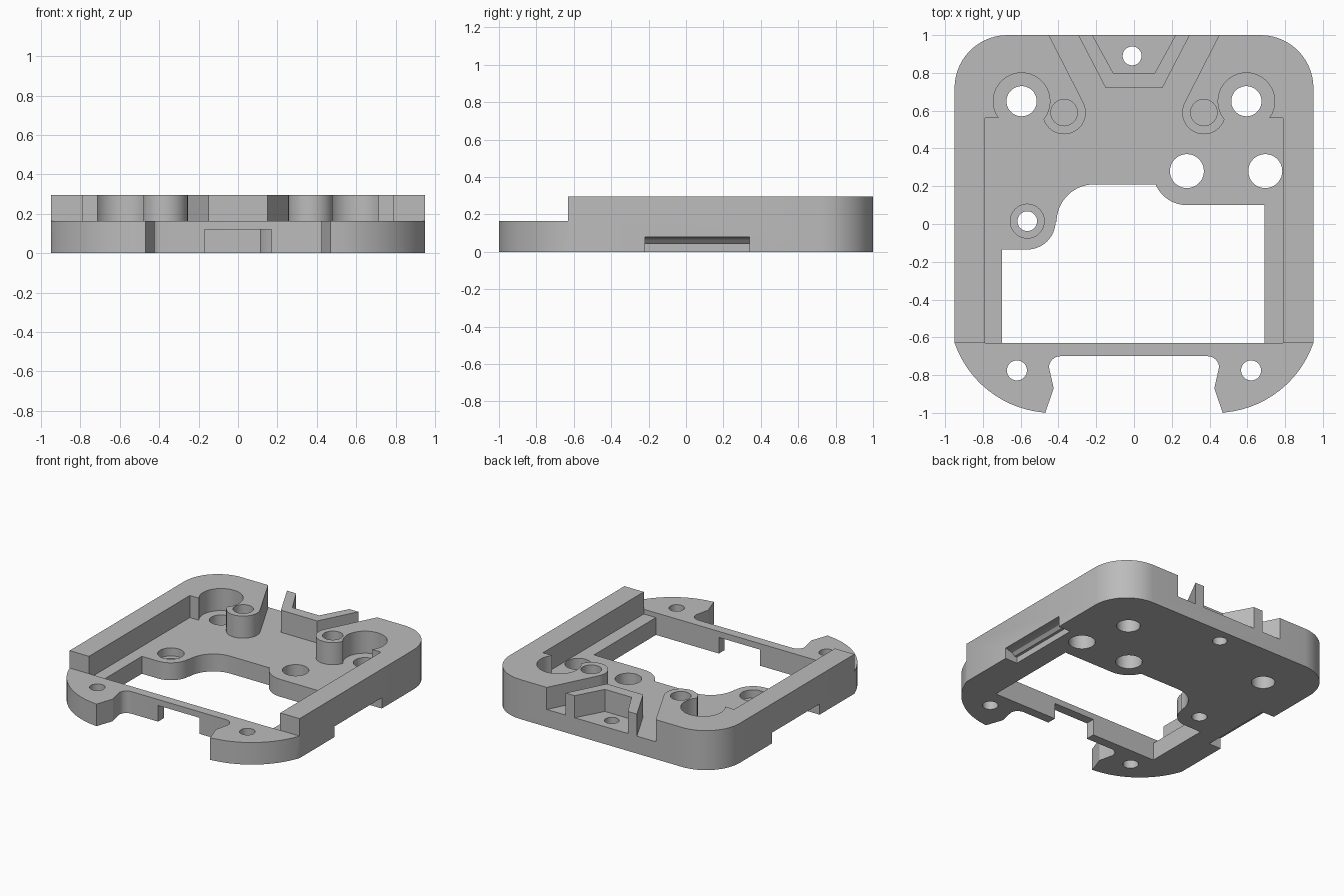
import bpy, bmesh
from math import cos, sin, radians

cube = bpy.data.objects.get("Cube")
if cube:
    bpy.data.objects.remove(cube, do_unlink=True)

TOP, FRONT, FLOOR = 0.295, 0.165, 0.13
SEAM = -0.63          # where the tall side walls end
LOW, HIGH = -0.1, 0.4  # cutters overshoot the body


def arc(cx, cy, r, start, end, steps=14):
    angles = [radians(start + (end - start) * i / steps) for i in range(steps + 1)]
    return [(cx + r * cos(a), cy + r * sin(a)) for a in angles]


def mirrored(half):
    """Close a right-hand outline with its mirror image."""
    return half + [(-x, y) for x, y in reversed(half)]


def prism(name, points, low, high, along_y=False):
    """Extrude an outline along z, or an x-z outline along y."""
    bm = bmesh.new()
    place = (lambda a, b: (a, low, b)) if along_y else (lambda a, b: (a, b, low))
    face = bm.faces.new([bm.verts.new(place(a, b)) for a, b in points])
    new = bmesh.ops.extrude_face_region(bm, geom=[face])["geom"]
    shift = (0, high - low, 0) if along_y else (0, 0, high - low)
    bmesh.ops.translate(bm, vec=shift, verts=[v for v in new if isinstance(v, bmesh.types.BMVert)])
    bmesh.ops.recalc_face_normals(bm, faces=bm.faces)
    mesh = bpy.data.meshes.new(name)
    bm.to_mesh(mesh)
    bm.free()
    obj = bpy.data.objects.new(name, mesh)
    bpy.context.collection.objects.link(obj)
    return obj


cutters = []


def cut(name, points, low, high, along_y=False):
    obj = prism(name + "_cutter", points, low, high, along_y)
    obj.hide_render = True
    cutters.append(obj)


def drill(name, x, y, r, low=LOW, high=HIGH):
    cut(name, arc(x, y, r, 0, 360, 40)[:-1], low, high)


# Solid block: rounded back corners, curved front feet, recessed front edge
outline = mirrored(
    arc(0.39, -0.76, 0.06, 90, 0, 8)
    + [(0.425, -0.87), (0.47, -1.0)]
    + arc(0.43, -0.45, 0.55, -84, -19)
    + arc(0.67, 0.72, 0.28, 0, 90))
body = prism("mounting_frame", outline, 0, TOP)

# Lower front deck
cut("front_deck", mirrored([(0.7, -0.6), (0.7, SEAM), (1.1, SEAM), (1.1, -1.1)]), FRONT, HIGH)

# Recessed floor, leaving side walls, round bosses and the back V rib
cut("floor_pocket", mirrored(
    [(0.79, SEAM), (0.79, 0.56), (0.6, 0.56)]
    + arc(0.37, 0.59, 0.115, -15, -208, 20)
    + [(0.476, 1.05), (0.321, 1.05), (0.15, 0.72)]), FLOOR, HIGH)
cut("rib_pocket", mirrored([(0.2475, 1.05), (0.11, 0.8)]), FLOOR, HIGH)

# Large central opening
cut("opening", [(0.69, SEAM - 0.001), (0.69, 0.1)]
    + arc(0.28, 0.28, 0.18, 270, 203)
    + arc(-0.21, 0.01, 0.2, 90, 180)
    + arc(-0.565, 0.015, 0.15, 0, -90)
    + [(-0.7, -0.135), (-0.7, SEAM - 0.001)], LOW, HIGH)

# Slot under the front bar
cut("bar_slot", mirrored([(0.17, -0.8), (0.17, -0.55)]), LOW, 0.12)

# Paired features on both sides
for side, s in (("left", 1), ("right", -1)):
    drill(side + "_counterbore", s * 0.595, 0.65, 0.15, FLOOR)
    drill(side + "_corner_hole", s * 0.595, 0.65, 0.08)
    drill(side + "_boss_hole", s * 0.37, 0.59, 0.07, 0.15)
    drill(side + "_foot_hole", s * 0.62, -0.775, 0.053)
    grip = [(1.1, 0.08), (0.95, 0.08), (0.89, 0.066), (0.87, 0.045),
            (0.85, 0.045), (0.85, LOW), (1.1, LOW)]
    cut(side + "_grip_slot", [(s * x, z) for x, z in grip], -0.22, 0.34, True)

# Single holes in the floor
drill("inner_floor_hole", 0.28, 0.28, 0.09)
drill("outer_floor_hole", 0.695, 0.28, 0.09)
drill("back_hole", -0.01, 0.89, 0.05)
drill("screw_hole", -0.565, 0.015, 0.052)
drill("screw_recess", -0.565, 0.015, 0.09, 0.07)

# Apply every cut, then discard the cutters
for c in cutters:
    mod = body.modifiers.new(c.name, "BOOLEAN")
    mod.operation = "DIFFERENCE"
    mod.solver = "EXACT"
    mod.object = c
graph = bpy.context.evaluated_depsgraph_get()
final = bpy.data.meshes.new_from_object(body.evaluated_get(graph))
body.modifiers.clear()
body.data = final
for c in cutters:
    bpy.data.objects.remove(c, do_unlink=True)

# Grey plastic
mat = bpy.data.materials.new("grey_plastic")
mat.use_nodes = True
colour = (0.5, 0.5, 0.5, 1)
mat.diffuse_color = colour
mat.node_tree.nodes["Principled BSDF"].inputs["Base Color"].default_value = colour
body.data.materials.clear()
body.data.materials.append(mat)

bpy.ops.object.select_all(action="DESELECT")
body.select_set(True)
bpy.context.view_layer.objects.active = body
bpy.ops.object.shade_smooth_by_angle(angle=radians(25))
